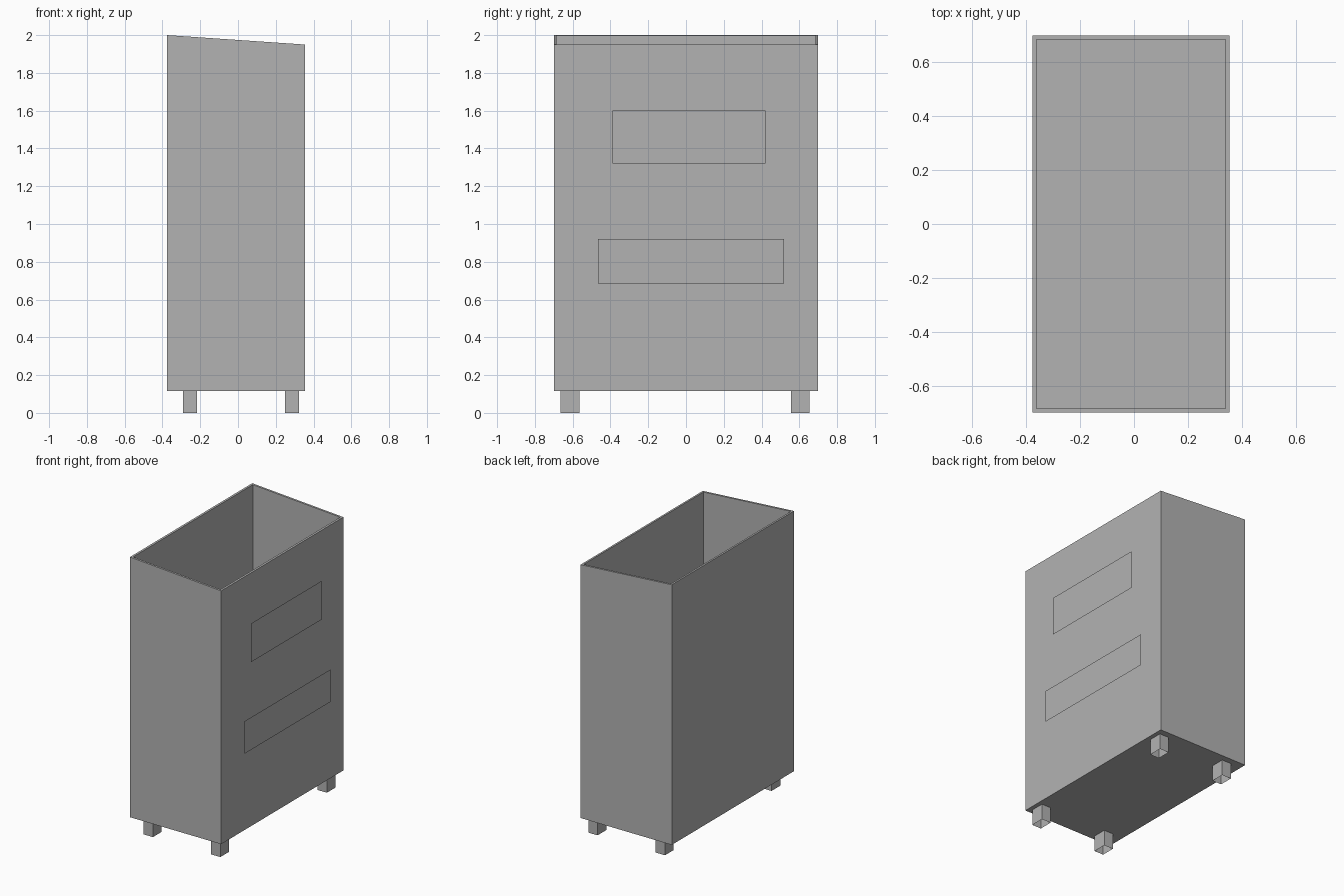
import bpy, bmesh

cube = bpy.data.objects.get("Cube")
if cube:
    bpy.data.objects.remove(cube, do_unlink=True)

grey = bpy.data.materials.new("plain grey")
grey.use_nodes = True
COLOUR = (0.45, 0.45, 0.45, 1)
grey.diffuse_color = COLOUR
grey.node_tree.nodes["Principled BSDF"].inputs["Base Color"].default_value = COLOUR

X0, X1, Y = -0.376, 0.355, 0.7
FLOOR, WALL = 0.115, 0.015


def top_height(x):
    """Height of the sloping rim."""
    return 2.0 - 0.05 * (x - X0) / (X1 - X0)


def finish(name, bm):
    mesh = bpy.data.meshes.new(name)
    bm.to_mesh(mesh)
    bm.free()
    mesh.materials.append(grey)
    obj = bpy.data.objects.new(name, mesh)
    bpy.context.collection.objects.link(obj)


def ring(bm, x0, x1, y0, y1, height):
    """Four corners, counter-clockwise from above."""
    corners = ((x0, y0), (x1, y0), (x1, y1), (x0, y1))
    return [bm.verts.new((x, y, height(x))) for x, y in corners]


def bridge(bm, lower, upper):
    for i in range(4):
        j = (i + 1) % 4
        bm.faces.new((lower[i], lower[j], upper[j], upper[i]))


# Open bin with thin walls and a sloping rim
bm = bmesh.new()
inner = (X0 + WALL, X1 - WALL, -Y + WALL, Y - WALL)
loops = [
    ring(bm, X0, X1, -Y, Y, lambda x: FLOOR),
    ring(bm, X0, X1, -Y, Y, top_height),
    ring(bm, *inner, top_height),
    ring(bm, *inner, lambda x: FLOOR + WALL),
]
for lower, upper in zip(loops, loops[1:]):
    bridge(bm, lower, upper)
bm.faces.new(loops[0][::-1])
bm.faces.new(loops[-1])
finish("bin_body", bm)

# Hollow square legs, open underneath
for side, x in (("right", -0.253), ("left", 0.287)):
    for end, y in (("front", -0.615), ("back", 0.605)):
        bm = bmesh.new()
        box = (x - 0.037, x + 0.037, y - 0.05, y + 0.05)
        foot = ring(bm, *box, lambda x: 0)
        head = ring(bm, *box, lambda x: FLOOR)
        bridge(bm, foot, head)
        bm.faces.new(head)
        finish(f"{end}_{side}_leg", bm)

# Flat label panels standing just off the left side
for name, y0, y1, z0, z1 in (("upper_panel", -0.39, 0.42, 1.32, 1.6),
                             ("lower_panel", -0.465, 0.52, 0.685, 0.92)):
    bm = bmesh.new()
    corners = ((y0, z0), (y1, z0), (y1, z1), (y0, z1))
    bm.faces.new([bm.verts.new((0.376, y, z)) for y, z in corners])
    finish(name, bm)
